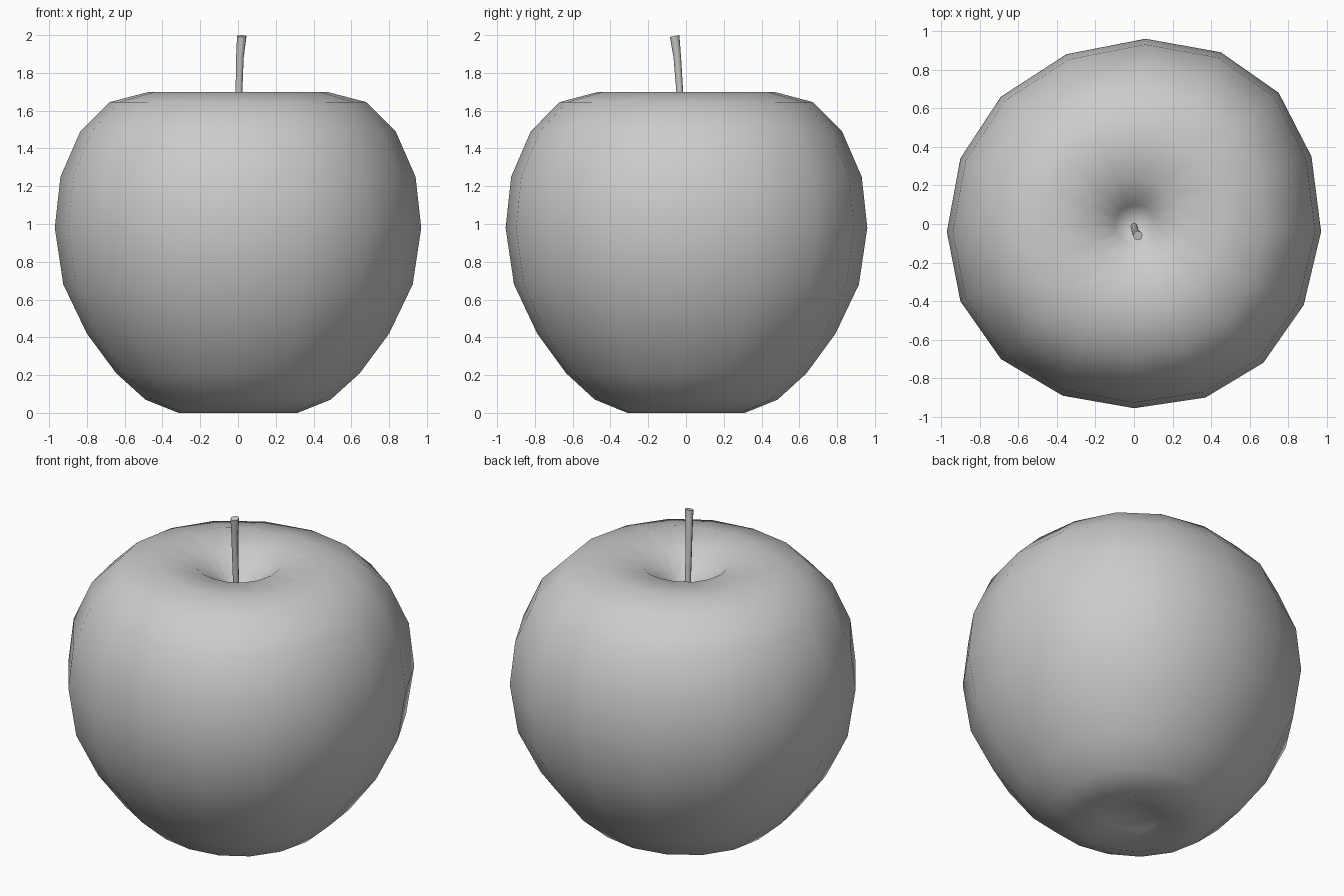
import bpy, bmesh, math
from mathutils import Vector

if "Cube" in bpy.data.objects:
    bpy.data.objects.remove(bpy.data.objects["Cube"])


def skin(name, rings, start, end, angle):
    """Loft closed rings of points; start/end are pole points, or None for a flat cap."""
    bm = bmesh.new()
    loops = [[bm.verts.new(p) for p in ring] for ring in rings]
    n = len(loops[0])
    for a, b in zip(loops, loops[1:]):
        for i in range(n):
            j = (i + 1) % n
            bm.faces.new((a[i], a[j], b[j], b[i]))
    for loop, pole in ((loops[0], start), (loops[-1], end)):
        if pole is None:
            bm.faces.new(loop)
        else:
            v = bm.verts.new(pole)
            for i in range(n):
                bm.faces.new((loop[i], loop[(i + 1) % n], v))
    bmesh.ops.recalc_face_normals(bm, faces=bm.faces)
    mesh = bpy.data.meshes.new(name)
    bm.to_mesh(mesh)
    bm.free()
    obj = bpy.data.objects.new(name, mesh)
    bpy.context.collection.objects.link(obj)
    bpy.ops.object.select_all(action='DESELECT')
    obj.select_set(True)
    bpy.context.view_layer.objects.active = obj
    bpy.ops.object.shade_smooth_by_angle(angle=math.radians(angle))
    return obj


# Apple body: slightly uneven 16-sided outline scaled along a side profile
outline = [(0.97, -0.04), (0.92, 0.35), (0.75, 0.68), (0.45, 0.89),
           (0.06, 0.96), (-0.35, 0.88), (-0.69, 0.66), (-0.90, 0.34),
           (-0.97, -0.04), (-0.90, -0.40), (-0.69, -0.70), (-0.37, -0.89),
           (0.0, -0.955), (0.37, -0.90), (0.67, -0.72), (0.88, -0.42)]
profile = [(0.15, 0.05), (0.315, 0.0), (0.49, 0.07), (0.645, 0.21),
           (0.80, 0.42), (0.925, 0.68), (0.97, 0.98), (0.94, 1.25),
           (0.835, 1.49), (0.68, 1.645), (0.47, 1.70), (0.24, 1.675),
           (0.10, 1.56)]
skin("apple_body",
     [[(x * r / 0.97, y * r / 0.97, z) for x, y in outline] for r, z in profile],
     (0, 0, 0.08), (0, 0, 1.45), 180)

# Stem: thin leaning tube, a little wider at the tip
path = [((0.0, -0.01, 1.42), 0.018), ((0.005, -0.033, 1.70), 0.018),
        ((0.010, -0.046, 1.88), 0.020), ((0.02, -0.06, 1.995), 0.025)]
rings = []
for k, (c, r) in enumerate(path):
    tilt = 0.2 if k == 3 else 0.0
    rings.append([Vector(c) + Vector((r * math.cos(t), r * math.sin(t),
                  tilt * r * math.sin(t)))
                  for t in (math.tau * i / 8 for i in range(8))])
skin("stem", rings, None, None, 50)
